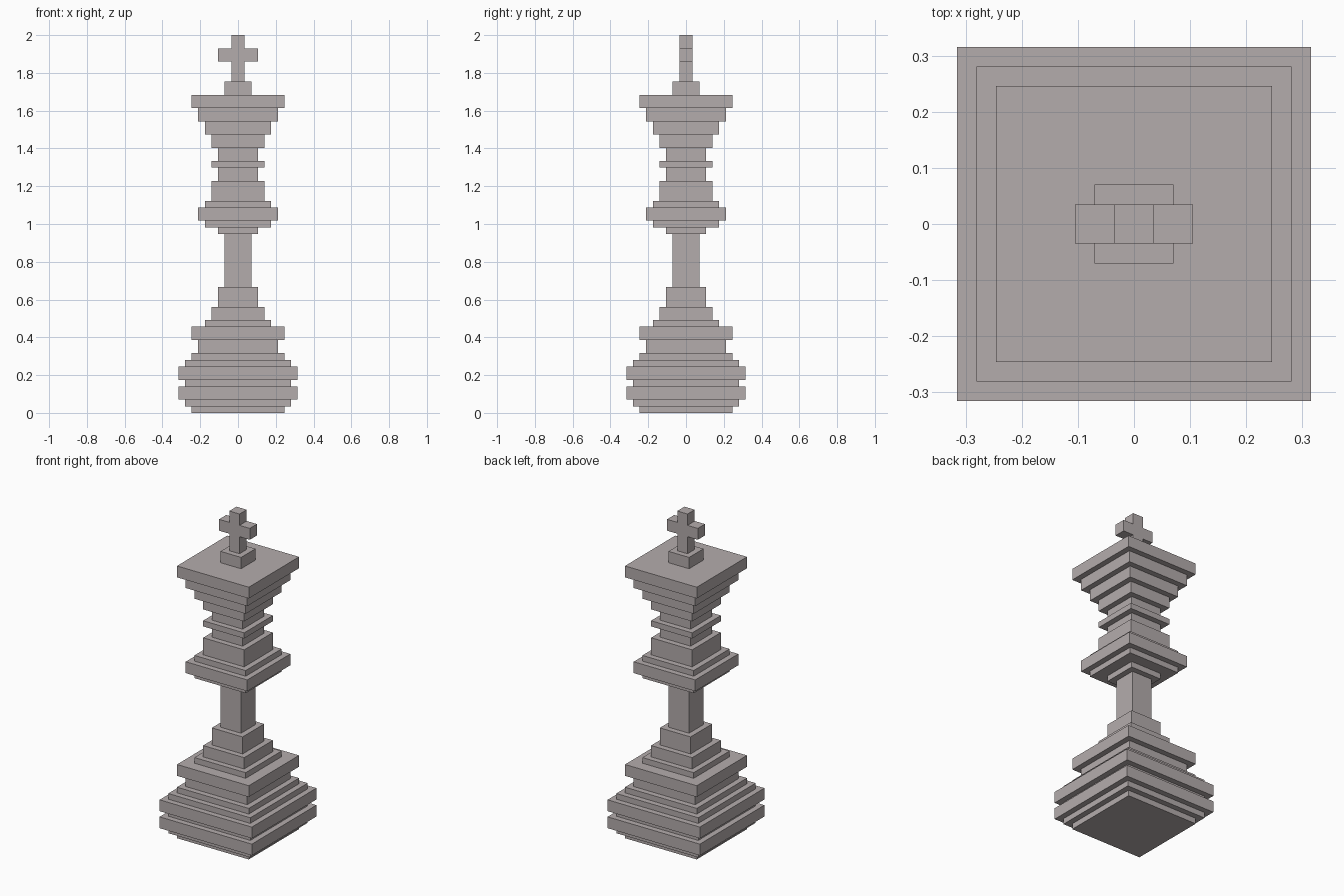
import bpy, bmesh

if "Cube" in bpy.data.objects:
    bpy.data.objects.remove(bpy.data.objects["Cube"])

U = 2 / 57  # one step of the blocky grid

stone = bpy.data.materials.new("warm grey")
stone.diffuse_color = (0.456, 0.413, 0.413, 1)
stone.use_nodes = True
stone.node_tree.nodes["Principled BSDF"].inputs["Base Color"].default_value = stone.diffuse_color


def finish(name, bm):
    bmesh.ops.recalc_face_normals(bm, faces=bm.faces)
    mesh = bpy.data.meshes.new(name)
    bm.to_mesh(mesh)
    bm.free()
    mesh.materials.append(stone)
    bpy.context.collection.objects.link(bpy.data.objects.new(name, mesh))


def stepped(name, z, layers):
    """Square stepped tower from (half width, height) layers, in grid steps."""
    bm = bmesh.new()
    rings = []
    for half, height in layers:
        for level in (z, z + height):
            rings.append([bm.verts.new((sx * half * U, sy * half * U, level * U))
                          for sx, sy in ((-1, -1), (1, -1), (1, 1), (-1, 1))])
        z += height
    for a, b in zip(rings, rings[1:]):
        for i in range(4):
            j = (i + 1) % 4
            bm.faces.new((a[i], a[j], b[j], b[i]))
    bm.faces.new(rings[0])
    bm.faces.new(rings[-1])
    finish(name, bm)
    return z


# Tower sections, bottom to top
z = stepped("base", 0, [(7, 1), (8, 1), (9, 2), (8, 1), (9, 2), (8, 1), (7, 1),
                        (6, 2), (7, 2)])
z = stepped("lower_stem", z, [(5, 1), (4, 2), (3, 3)])
z = stepped("shaft", z, [(2, 8)])
z = stepped("collar", z, [(3, 1), (5, 1), (6, 2), (5, 1), (4, 3), (3, 2), (4, 1), (3, 2)])
z = stepped("crown", z, [(4, 2), (5, 2), (6, 2), (7, 2)])
z = stepped("cross_foot", z, [(2, 2)])

# Cross: half outline mirrored, then extruded through its depth
half = [(1, 0), (1, 3), (3, 3), (3, 5), (1, 5), (1, 7)]
outline = half + [(-x, h) for x, h in reversed(half)]
bm = bmesh.new()
face = bm.faces.new([bm.verts.new((x * U, -U, (z + h) * U)) for x, h in outline])
new = bmesh.ops.extrude_face_region(bm, geom=[face], use_keep_orig=True)["geom"]
bmesh.ops.translate(bm, vec=(0, 2 * U, 0),
                    verts=[g for g in new if isinstance(g, bmesh.types.BMVert)])
finish("cross", bm)
